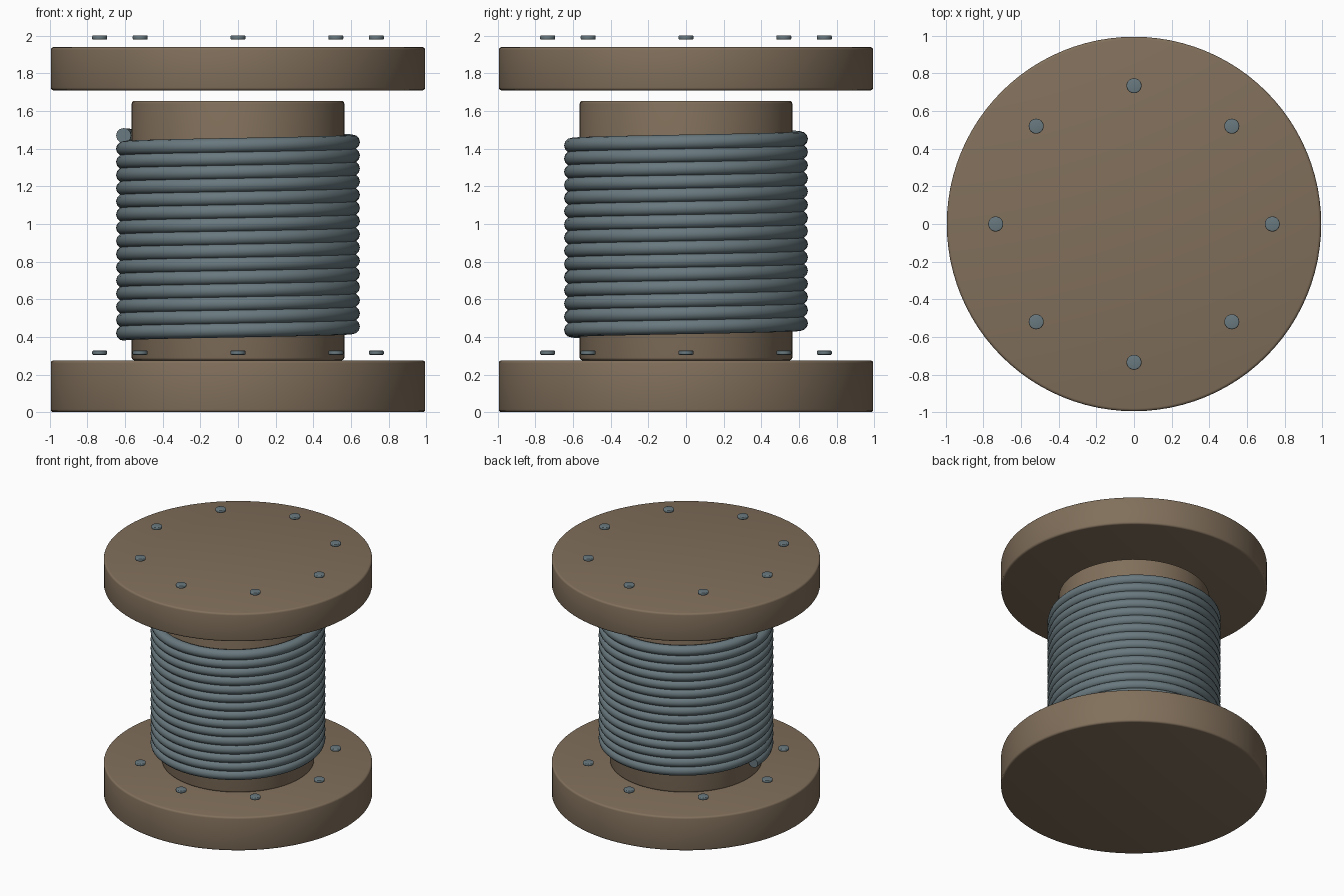
import bpy
from math import cos, sin, pi, radians

if "Cube" in bpy.data.objects:
    bpy.data.objects.remove(bpy.data.objects["Cube"])


def material(name, color):
    m = bpy.data.materials.new(name)
    m.diffuse_color = color
    m.use_nodes = True
    m.node_tree.nodes["Principled BSDF"].inputs["Base Color"].default_value = m.diffuse_color
    return m


wood = material("wood", (0.22, 0.16, 0.105, 1))
steel = material("steel", (0.14, 0.19, 0.21, 1))


def disc(name, radius, z0, z1, mat, bevel, x=0, y=0, sides=96):
    """Upright cylinder with rounded rims."""
    bpy.ops.mesh.primitive_cylinder_add(
        vertices=sides, radius=radius, depth=z1 - z0, location=(x, y, (z0 + z1) / 2))
    ob = bpy.context.object
    ob.name = name
    ob.data.materials.append(mat)
    mod = ob.modifiers.new("rim", 'BEVEL')
    mod.width, mod.segments = bevel, 3
    mod.limit_method, mod.angle_limit = 'ANGLE', radians(40)
    bpy.ops.object.modifier_apply(modifier=mod.name)
    bpy.ops.object.shade_smooth_by_angle(angle=radians(35))
    return ob


# Wooden flanges and core
disc("bottom_flange", 0.995, 0.0, 0.275, wood, 0.015)
disc("top_flange", 0.995, 1.71, 1.94, wood, 0.015)
disc("core", 0.565, 0.275, 1.655, wood, 0.015)

# Rings of eight bolt heads above each flange
for level, z in (("bottom", 0.305), ("top", 1.98)):
    for i in range(8):
        a = i * pi / 4
        disc(f"{level}_bolt_{i + 1}", 0.04, z, z + 0.022, steel, 0.006,
             0.735 * cos(a), 0.735 * sin(a), 24)

# Cable wound 15 turns, starting and ending on the left
turns, steps, z_start, z_end = 15, 72, 0.42, 1.47
curve = bpy.data.curves.new("cable", 'CURVE')
curve.dimensions = '3D'
curve.twist_mode = 'Z_UP'
curve.bevel_depth = 0.04
curve.bevel_resolution = 4
curve.use_fill_caps = True
n = turns * steps
spline = curve.splines.new('POLY')
spline.points.add(n)
for i, p in enumerate(spline.points):
    a = pi + 2 * pi * i / steps
    p.co = (0.608 * cos(a), 0.608 * sin(a), z_start + (z_end - z_start) * i / n, 1)
cable = bpy.data.objects.new("cable", curve)
bpy.context.collection.objects.link(cable)
bpy.ops.object.select_all(action='DESELECT')
cable.select_set(True)
bpy.context.view_layer.objects.active = cable
bpy.ops.object.convert(target='MESH')
cable = bpy.context.object
cable.data.materials.clear()
cable.data.materials.append(steel)
bpy.ops.object.shade_smooth_by_angle(angle=radians(50))
